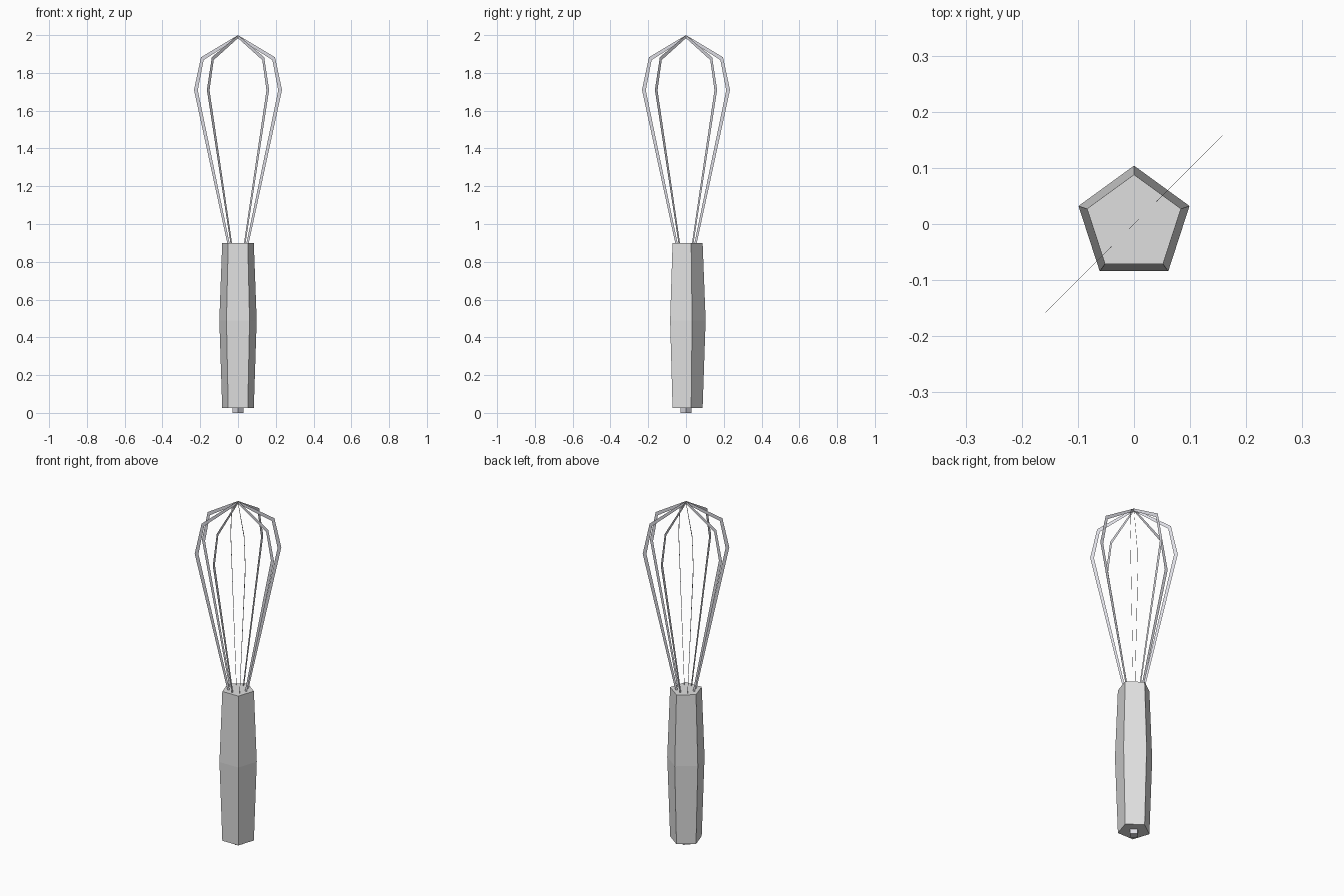
import bpy, bmesh, math

cube = bpy.data.objects.get("Cube")
if cube:
    bpy.data.objects.remove(cube, do_unlink=True)


def material(name, rgb):
    mat = bpy.data.materials.new(name)
    mat.use_nodes = True
    mat.diffuse_color = (*rgb, 1)
    mat.node_tree.nodes["Principled BSDF"].inputs["Base Color"].default_value = (*rgb, 1)
    return mat


def finish(name, bm, mat):
    mesh = bpy.data.meshes.new(name)
    bm.to_mesh(mesh)
    bm.free()
    mesh.materials.append(mat)
    obj = bpy.data.objects.new(name, mesh)
    bpy.context.collection.objects.link(obj)
    return obj


def faceted_column(name, sides, profile, mat):
    """Stack of polygon rings (radius, z) with one corner pointing to +y."""
    bm = bmesh.new()
    rings = []
    for r, z in profile:
        angles = [math.pi / 2 + math.tau * i / sides for i in range(sides)]
        rings.append([bm.verts.new((r * math.cos(a), r * math.sin(a), z)) for a in angles])
    for low, high in zip(rings, rings[1:]):
        for i in range(sides):
            j = (i + 1) % sides
            bm.faces.new((low[i], low[j], high[j], high[i]))
    bm.faces.new(rings[0][::-1])
    bm.faces.new(rings[-1])
    return finish(name, bm, mat)


def wire_loop(name, angle, mat):
    """Flat strip bent into a balloon shape in one upright plane."""
    outer = [(0.048, 0.86), (0.057, 0.9), (0.233, 1.71), (0.196, 1.883), (0, 2.0)]
    inner = [(0.036, 0.86), (0.045, 0.9), (0.213, 1.708), (0.182, 1.868), (0, 1.984)]
    c, s = math.cos(angle), math.sin(angle)
    bm = bmesh.new()
    for side in (1, -1):
        pairs = [[bm.verts.new((side * r * c, side * r * s, z)) for r, z in pair]
                 for pair in zip(outer, inner)]
        for (o0, i0), (o1, i1) in zip(pairs, pairs[1:]):
            bm.faces.new((o0, o1, i1, i0))
    bmesh.ops.remove_doubles(bm, verts=bm.verts, dist=0.0001)
    bmesh.ops.recalc_face_normals(bm, faces=bm.faces)
    return finish(name, bm, mat)


handle_grey = material("handle light grey", (0.74, 0.74, 0.74))
steel = material("steel", (0.72, 0.72, 0.77))

# Five-sided grip, widest in the middle
faceted_column("handle", 5, [(0.088, 0.027), (0.104, 0.49), (0.088, 0.9)], handle_grey)

# Small four-sided end stud
faceted_column("end_stud", 4, [(0.029, 0), (0.029, 0.03)], steel)

# Four crossing wire loops
for k in range(4):
    wire_loop(f"wire_loop_{k + 1}", k * math.pi / 4, steel)
